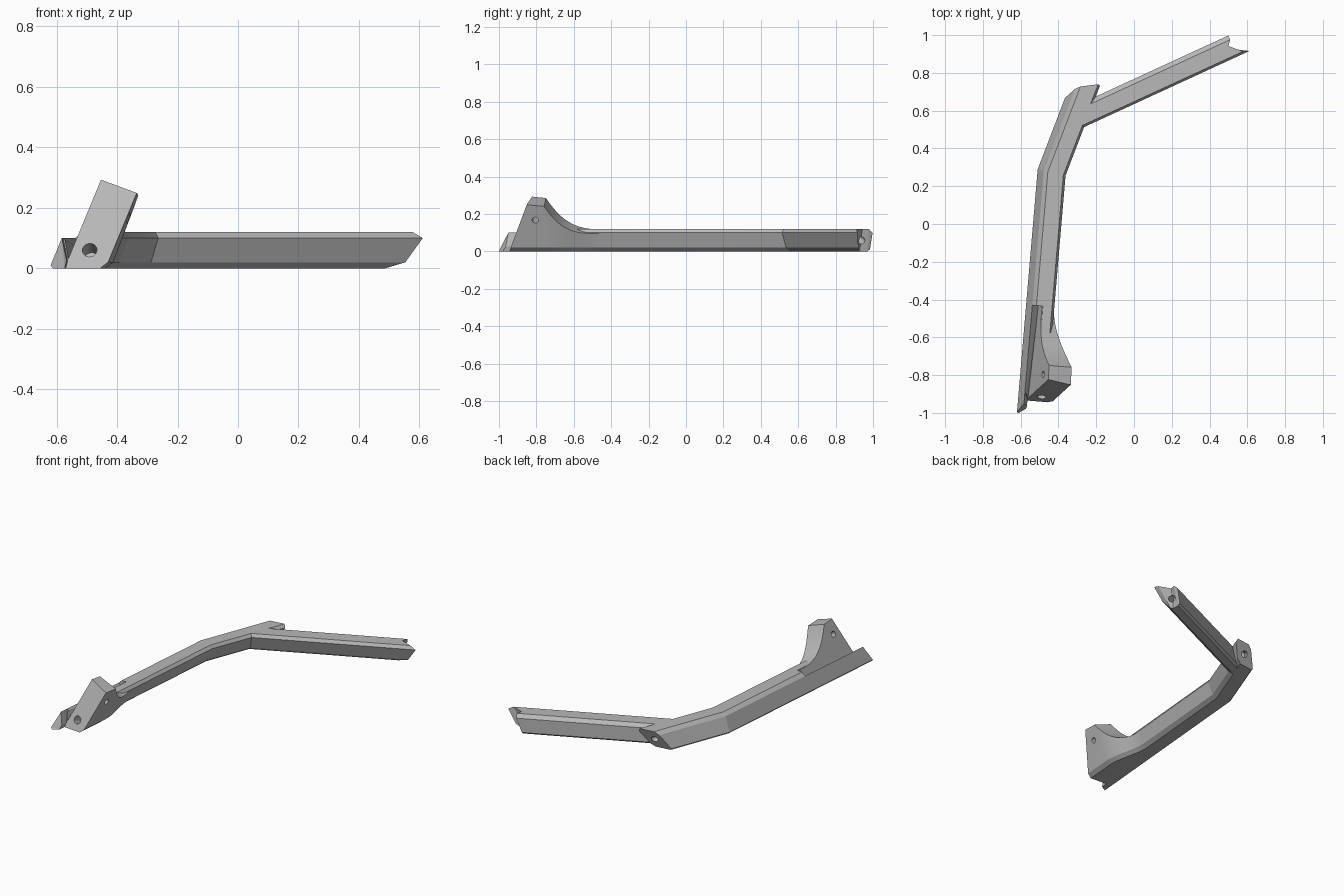
import bpy, bmesh, math
from mathutils import Vector

if "Cube" in bpy.data.objects:
    bpy.data.objects.remove(bpy.data.objects["Cube"])

grey = bpy.data.materials.new("plain_grey")
grey.use_nodes = True
COLOUR = (0.48, 0.48, 0.48, 1)
grey.diffuse_color = COLOUR
grey.node_tree.nodes["Principled BSDF"].inputs["Base Color"].default_value = COLOUR


class Frame:
    """Ground frame: u runs across a beam, v along it."""
    def __init__(self, origin, toward, left=False):
        self.o = Vector(origin)
        self.d = (Vector(toward) - self.o).normalized()
        self.n = Vector((self.d.y, -self.d.x)) * (-1 if left else 1)

    def at(self, u, v, z):
        p = self.o + self.n * u + self.d * v
        return Vector((p.x, p.y, z))

    def direction(self, u, v, z):
        p = self.n * u + self.d * v
        return Vector((p.x, p.y, z)).normalized()


def loft(name, sections):
    """Skin matching closed sections and cap both ends."""
    bm = bmesh.new()
    rings = [[bm.verts.new(p) for p in s] for s in sections]
    for a, b in zip(rings, rings[1:]):
        for i in range(len(a)):
            j = (i + 1) % len(a)
            bm.faces.new((a[i], a[j], b[j], b[i]))
    bm.faces.new(rings[0][::-1])
    bm.faces.new(rings[-1])
    bmesh.ops.triangulate(bm, faces=bm.faces[:])
    bmesh.ops.recalc_face_normals(bm, faces=bm.faces[:])
    mesh = bpy.data.meshes.new(name)
    bm.to_mesh(mesh)
    bm.free()
    mesh.materials.append(grey)
    ob = bpy.data.objects.new(name, mesh)
    bpy.context.collection.objects.link(ob)
    return ob


def combine(target, other, operation):
    other.hide_render = True
    mod = target.modifiers.new("join", 'BOOLEAN')
    mod.operation = operation
    mod.solver = 'EXACT'
    mod.object = other
    bpy.context.view_layer.objects.active = target
    bpy.ops.object.modifier_apply(modifier=mod.name)
    bpy.data.objects.remove(other)


def drill(target, centre, axis, radius, depth):
    """Round hole reaching depth to both sides of centre."""
    side = axis.orthogonal().normalized()
    up = axis.cross(side)
    ring = [(side * math.cos(a) + up * math.sin(a)) * radius
            for a in (math.tau * i / 20 for i in range(20))]
    cutter = loft("drill_cutter", [[centre + axis * k + r for r in ring]
                                   for k in (-depth, depth)])
    combine(target, cutter, 'DIFFERENCE')


low = Frame((-0.62, -1.0), (-0.51, 0.29))
high = Frame((-0.51, 0.29), (-0.363, 0.674))
arm = Frame((0.611, 0.916), (1.519, 1.334), left=True)
LEAN = 0.38

# Bent rail with a leaning, chamfered section
section = [(0, 0.01), (0.033, 0.1), (0.055, 0.12), (0.138, 0.12),
           (0.15, 0.1), (0.12, 0.02), (0.095, 0), (0.008, 0)]
miter = (low.n + high.n) / (1 + low.n.dot(high.n))
bend = []
for u, z in section:
    p = high.o + miter * u
    bend.append(Vector((p.x, p.y, z)))
rail = loft("bent_rail", [
    [low.at(u, 0.07 + 0.41 * z, z) for u, z in section],
    bend,
    [high.at(u, 0.45 + 0.54 * u - 0.5 * (0.1 - z), z) for u, z in section]])

# Tapered groove between the outer lip and the bracket
groove_front = [(0.033, 0.1), (0.05, 0.025), (0.099, 0.145), (0.03, 0.145)]
groove_back = [(0.033, 0.1), (0.066, 0.06), (0.099, 0.145), (0.03, 0.145)]
groove = loft("groove_cutter", [[low.at(u, 0.0, z) for u, z in groove_front],
                                [low.at(u, 0.575, z) for u, z in groove_back]])
combine(rail, groove, 'DIFFERENCE')

# Lip reaching past the bracket
lip_section = [(0, 0.01), (0.033, 0.1), (0.05, 0.025), (0.045, 0), (0.008, 0)]
lip = loft("front_lip", [
    [low.at(u, 0.4 * z + max(0, u - 0.02), z) for u, z in lip_section],
    [low.at(u, 0.12, z) for u, z in lip_section]])


# Leaning bracket that sweeps down into the rail
def bracket_section(h, base):
    inner = h - 0.36 * (base - 0.055)
    return [(0.04, 0), (0.04 + LEAN * h, h), (base + LEAN * inner, inner),
            (base + LEAN * 0.02, 0.02), (base - 0.018, 0)]


stations = [[low.at(u, 0.07 + 0.41 * z, z)
             for u, z in bracket_section(0.293, 0.177)]]
STEPS = 16
for i in range(STEPS + 1):
    x = i / STEPS
    height = 0.118 + 0.167 * (1 - x) ** 3
    base = 0.177 - 0.065 * x * x * (3 - 2 * x)
    stations.append([low.at(u, 0.265 + 0.31 * x, z)
                     for u, z in bracket_section(height, base)])
bracket = loft("bracket", stations)

# Long arm with a notched, undercut end
arm_section = [(0, 0.1), (0.012, 0.12), (0.026, 0.12), (0.07, 0.12),
               (0.097, 0.12), (0.121, 0.1), (0.121, 0.012), (0.108, 0),
               (0.07, 0), (0.055, 0), (0.03, 0.02)]
notch = [(0, 0), (0.026, -0.069), (0.07, -0.09), (0.095, -0.067), (0.13, -0.068)]


def notch_depth(s):
    for (a, p), (b, q) in zip(notch, notch[1:]):
        if s <= b:
            return p + (q - p) * (s - a) / (b - a)


def arm_end(s, z):
    # the undercut side is measured from its own leaning face
    inset = LEAN * max(0, 0.1 - z)
    return notch_depth(max(0, s - inset * (1 - s / 0.121))) - inset


arm_beam = loft("long_arm", [
    [arm.at(s, -1.07 + 1.02 * s, z) for s, z in arm_section],
    [arm.at(s, arm_end(s, z), z) for s, z in arm_section]])

for part in (arm_beam, bracket, lip):
    combine(rail, part, 'UNION')

# Fixing holes
drill(rail, low.at(0.122, 0.095, 0.06), low.direction(0, -0.925, 0.38), 0.024, 0.08)
drill(rail, low.at(0.18, 0.215, 0.19), low.direction(1, 0, -LEAN), 0.017, 0.2)
drill(rail, high.at(0.075, 0.47, 0.06), high.direction(0, 1, -0.4), 0.02, 0.06)
drill(rail, arm.at(0.07, -0.11, 0.06), arm.direction(0, 1, -0.38), 0.02, 0.06)

rail.name = "angled_bracket_arm"
bpy.ops.object.select_all(action='DESELECT')
rail.select_set(True)
bpy.context.view_layer.objects.active = rail
bpy.ops.object.shade_smooth_by_angle(angle=math.radians(14))
